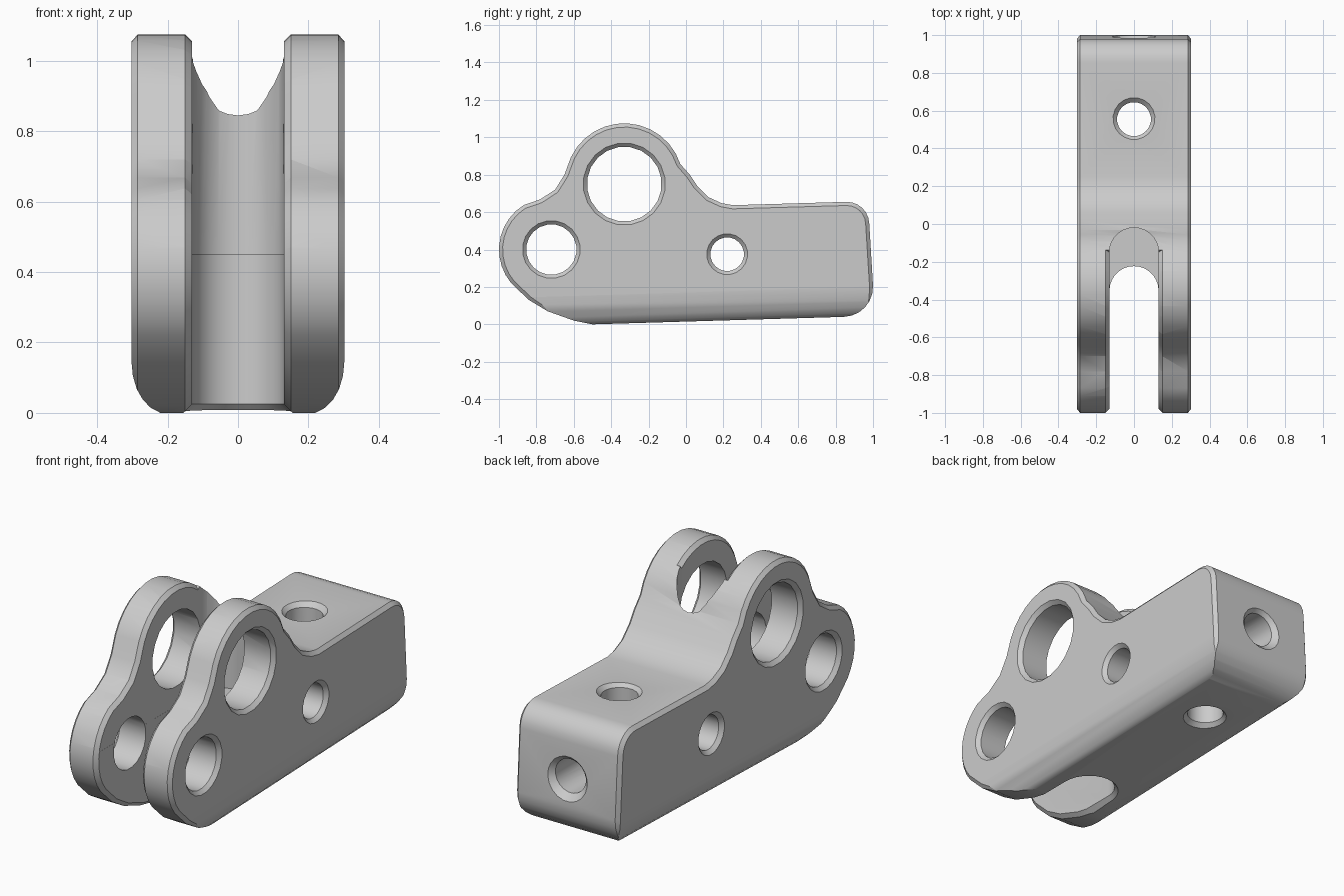
import bpy, bmesh, math
from mathutils import Vector

if "Cube" in bpy.data.objects:
    bpy.data.objects.remove(bpy.data.objects["Cube"])


def loft(name, rings):
    """Closed solid through a list of equal-length vertex rings."""
    bm = bmesh.new()
    rows = [[bm.verts.new(p) for p in r] for r in rings]
    n = len(rows[0])
    for a, b in zip(rows, rows[1:]):
        for i in range(n):
            j = (i + 1) % n
            bm.faces.new((a[i], a[j], b[j], b[i]))
    bm.faces.new(rows[0])
    bm.faces.new(rows[-1])
    bmesh.ops.recalc_face_normals(bm, faces=bm.faces)
    me = bpy.data.meshes.new(name)
    bm.to_mesh(me)
    bm.free()
    ob = bpy.data.objects.new(name, me)
    bpy.context.collection.objects.link(ob)
    return ob


def boolean(target, tool, op='DIFFERENCE'):
    tool.hide_render = True
    bpy.context.view_layer.objects.active = target
    m = target.modifiers.new("cut", 'BOOLEAN')
    m.operation, m.solver, m.object = op, 'EXACT', tool
    bpy.ops.object.modifier_apply(modifier=m.name)
    bpy.data.objects.remove(tool)


def arc(cy, cz, r, a0, a1, n):
    angs = [math.radians(a0 + (a1 - a0) * i / n) for i in range(n + 1)]
    return [(cy + r * math.cos(a), cz + r * math.sin(a)) for a in angs]


# side outline (y, z), counterclockwise
outline = (arc(0.84, 0.20, 0.16, -88, 2, 6)
           + arc(0.86, 0.535, 0.12, 2, 92, 6)
           + [(0.25, 0.637), (0.19, 0.648), (0.12, 0.68), (0.06, 0.74), (0.02, 0.80)]
           + arc(-0.33, 0.76, 0.315, 18, 155, 12)
           + [(-0.65, 0.80), (-0.70, 0.72), (-0.78, 0.668)]
           + arc(-0.72, 0.40, 0.28, 122, 220, 9)
           + [(-0.84, 0.13), (-0.74, 0.07), (-0.60, 0.02), (-0.50, 0.0)])


def normals(pts):
    out = []
    for i, p in enumerate(pts):
        a = (Vector(p) - Vector(pts[i - 1])).normalized()
        b = (Vector(pts[(i + 1) % len(pts)]) - Vector(p)).normalized()
        d = (a + b).normalized()
        out.append((d.y, -d.x))
    return out


norms = normals(outline)


def offset(i, x, d):
    (y, z), (ny, nz) = outline[i], norms[i]
    return (x, y + ny * d, z + nz * d)


# main block with a small chamfer round both flanks
body = loft("clevis_body", [[offset(i, x, d) for i in range(len(outline))]
                            for x, d in ((-0.303, -0.02), (-0.285, 0), (0.285, 0), (0.303, -0.02))])

# rounded lower edges
half = [(0.192 + 0.11 * math.cos(a), 0.16 + 0.16 * math.sin(a))
        for a in (math.radians(-90 + 15 * k) for k in range(7))]
section = half + [(0.304, 1.4), (-0.304, 1.4)] + [(-x - 0.0005, z) for x, z in reversed(half)]
envelope = loft("lower_edge_envelope",
                [[(x, y, z + 0.03 * (y + 0.5) - 0.005) for x, z in section] for y in (-1.3, 1.3)])
boolean(body, envelope, 'INTERSECT')


# round-ended slot, stepped back in its upper part
def slot(name, cy, levels):
    rings = []
    for z, r in levels:
        ring = [(x, y, z) for x, y in arc(0, cy, r, 0, 180, 14)]
        rings.append(ring + [(-r, -1.4, z), (r, -1.4, z)])
    boolean(body, loft(name, rings))


slot("lower_slot", -0.353, [(-0.1, 0.255), (0.025, 0.13), (0.5, 0.13)])
slot("upper_slot", -0.15, [(0.45, 0.1305), (1.4, 0.1305)])

# chamfer on the inner rims of the two cheeks
rim = [i for i, p in enumerate(outline) if p[0] < -0.1]
strip = [[offset(i, x, d) for x, d in ((-0.16, 0.01), (0.16, 0.01), (0.125, -0.025), (-0.125, -0.025))]
         for i in rim]
boolean(body, loft("cheek_rim_chamfer", strip))


# drilled holes with countersunk mouths
def drill(name, place, levels, n=20):
    boolean(body, loft(name, [[place(r * math.cos(2 * math.pi * (k + .5) / n),
                                     r * math.sin(2 * math.pi * (k + .5) / n), t)
                               for k in range(n)] for t, r in levels]))


for name, cy, cz, r in (("large_pin_hole", -0.33, 0.75, 0.2),
                        ("front_pin_hole", -0.72, 0.40, 0.135),
                        ("cross_hole", 0.22, 0.375, 0.09)):
    drill(name, lambda u, v, t: (t, cy + u, cz + v),
          [(-0.4, r + 0.117), (-0.283, r), (0.283, r), (0.4, r + 0.117)])
drill("vertical_hole", lambda u, v, t: (u, 0.555 + v, t),
      [(-0.05, 0.19), (0.05, 0.09), (0.625, 0.09), (0.725, 0.19)])
drill("rear_hole", lambda u, v, t: (u, t, 0.355 + v),
      [(0.6, 0.0895), (0.965, 0.0895), (1.085, 0.21)])

# smooth curved surfaces, keep crisp edges
bpy.ops.object.select_all(action='DESELECT')
body.select_set(True)
bpy.context.view_layer.objects.active = body
bpy.ops.object.shade_smooth_by_angle(angle=math.radians(28))
